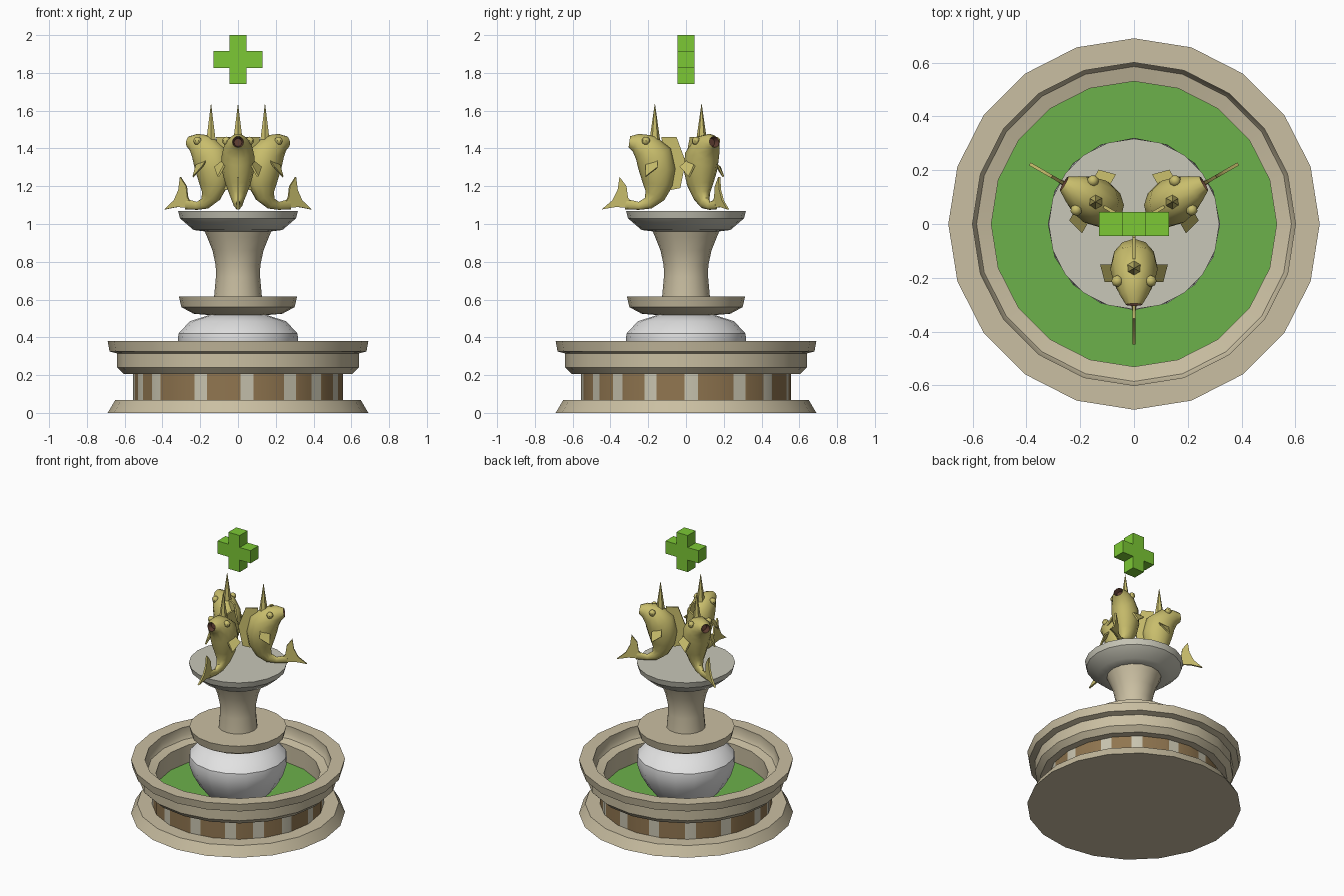
import bpy, bmesh, math
from mathutils import Vector, Matrix

if "Cube" in bpy.data.objects:
    bpy.data.objects.remove(bpy.data.objects["Cube"])

SIDES = 20


def material(name, rgb):
    m = bpy.data.materials.new(name)
    m.diffuse_color = (*rgb, 1)
    m.use_nodes = True
    m.node_tree.nodes["Principled BSDF"].inputs["Base Color"].default_value = m.diffuse_color
    return m


stone = material("tan stone", (0.59, 0.52, 0.36))
brown = material("brown panel", (0.28, 0.18, 0.08))
pale = material("pale pillar", (0.58, 0.55, 0.43))
grey = material("grey stone", (0.58, 0.57, 0.48))
white = material("white bowl", (0.76, 0.76, 0.76))
water_mat = material("green water", (0.15, 0.44, 0.07))
gold = material("gold", (0.58, 0.51, 0.15))
mouth_mat = material("dark mouth", (0.11, 0.045, 0.03))
cross_mat = material("bright green", (0.20, 0.58, 0.035))


def finish(bm, name, mats, angle=35):
    bmesh.ops.recalc_face_normals(bm, faces=bm.faces)
    me = bpy.data.meshes.new(name)
    bm.to_mesh(me)
    bm.free()
    for m in mats:
        me.materials.append(m)
    for p in me.polygons:
        p.use_smooth = True
    me.set_sharp_from_angle(angle=math.radians(angle))
    ob = bpy.data.objects.new(name, me)
    bpy.context.collection.objects.link(ob)
    return ob


def bridge(bm, a, b):
    n = len(a)
    return [bm.faces.new((a[i], a[(i + 1) % n], b[(i + 1) % n], b[i])) for i in range(n)]


def lathe(name, profile, mat, sides=SIDES, cap_start=True, cap_end=True):
    bm = bmesh.new()
    rings = []
    for r, z in profile:
        rings.append([bm.verts.new((r * math.cos(2 * math.pi * i / sides),
                                    r * math.sin(2 * math.pi * i / sides), z))
                      for i in range(sides)])
    for a, b in zip(rings, rings[1:]):
        bridge(bm, a, b)
    if cap_start:
        bm.faces.new(rings[0])
    if cap_end:
        bm.faces.new(rings[-1])
    return finish(bm, name, [mat])


def plate(bm, pts, offset):
    """Flat polygon thickened evenly along an offset vector."""
    o = Vector(offset) / 2
    a = [bm.verts.new(Vector(p) - o) for p in pts]
    b = [bm.verts.new(Vector(p) + o) for p in pts]
    bm.faces.new(a)
    bm.faces.new(b[::-1])
    bridge(bm, a, b)


# Basin foot and rim
lathe("basin_foot", [(0.69, 0), (0.65, 0.068), (0.54, 0.068)], stone)
lathe("basin_rim", [(0.54, 0.205), (0.605, 0.205), (0.64, 0.24), (0.64, 0.315),
                    (0.68, 0.325), (0.69, 0.38), (0.60, 0.38), (0.60, 0.325),
                    (0.585, 0.30), (0.53, 0.285), (0.53, 0.14)],
      stone, cap_start=False, cap_end=False)
lathe("water", [(0.535, 0.15), (0.535, 0.16)], water_mat)

# Drum: twenty flat sides, cut where the pale pillars start and stop
pillars = [-52, -21, 5, 30, 49, 70, 93, 121, 142, 168, 193, 218, 243, 272, 290]
pillars = [(a - 90) % 360 for a in pillars]
cuts = sorted({i * 18.0 for i in range(20)} |
              {(a + s) % 360 for a in pillars for s in (-3.7, 3.7)})
bm = bmesh.new()
low, high = [], []
for a in cuts:
    r = 0.555 * math.cos(math.radians(9)) / math.cos(math.radians(a % 18 - 9))
    x, y = r * math.cos(math.radians(a)), r * math.sin(math.radians(a))
    low.append(bm.verts.new((x, y, 0.06)))
    high.append(bm.verts.new((x, y, 0.21)))
for i, f in enumerate(bridge(bm, low, high)):
    end = cuts[i + 1] if i + 1 < len(cuts) else cuts[0] + 360
    mid = (cuts[i] + end) / 2
    f.material_index = int(any(abs((mid - a + 180) % 360 - 180) < 3.7 for a in pillars))
finish(bm, "basin_drum", [brown, pale])

# Central pedestal
lathe("white_bowl", [(0.20, 0.15), (0.25, 0.21), (0.295, 0.29), (0.32, 0.37), (0.315, 0.42),
                     (0.255, 0.485), (0.13, 0.525)], white, 16)
lathe("lower_dish", [(0.12, 0.515), (0.235, 0.525), (0.30, 0.56), (0.313, 0.617)], stone)
lathe("column", [(0.127, 0.61), (0.117, 0.72), (0.118, 0.78), (0.135, 0.86), (0.163, 0.93),
                 (0.18, 0.97)], stone, 16)
lathe("upper_dish", [(0.17, 0.96), (0.235, 0.968), (0.307, 1.03), (0.317, 1.07)], grey)

# Fish: path points (outward distance, height, half depth, half width)
SPINE = [(0.300, 1.435, 0.030, 0.030), (0.265, 1.430, 0.050, 0.052),
         (0.215, 1.405, 0.080, 0.076), (0.168, 1.355, 0.100, 0.088),
         (0.150, 1.280, 0.096, 0.085), (0.150, 1.210, 0.080, 0.066),
         (0.165, 1.150, 0.055, 0.043), (0.200, 1.110, 0.033, 0.026),
         (0.250, 1.096, 0.021, 0.016), (0.320, 1.105, 0.028, 0.007)]


def fish(name, turn):
    bm = bmesh.new()
    rings = []
    for i, (r, z, h, w) in enumerate(SPINE):
        p, q = SPINE[max(i - 1, 0)], SPINE[min(i + 1, len(SPINE) - 1)]
        t = Vector((q[0] - p[0], q[1] - p[1])).normalized()
        ring = []
        for k in range(12):
            a = 2 * math.pi * k / 12
            d = h * math.cos(a)
            ring.append(bm.verts.new((w * math.sin(a), -(r + t.y * d), z - t.x * d)))
        rings.append(ring)
    for a, b in zip(rings, rings[1:]):
        bridge(bm, a, b)
    bm.faces.new(rings[-1])
    # Hollow mouth
    inner = [bm.verts.new(Vector((0, -0.268, 1.432)) +
                          (v.co - Vector((0, -0.300, 1.435))) * 0.7) for v in rings[0]]
    for f in bridge(bm, rings[0], inner) + [bm.faces.new(inner)]:
        f.material_index = 1
    # Tail fin and back fin
    tail = [(0.30, 1.085), (0.37, 1.09), (0.447, 1.077), (0.39, 1.125), (0.362, 1.18),
            (0.352, 1.25), (0.315, 1.20), (0.307, 1.14), (0.285, 1.11)]
    back = [(0.13, 1.46), (0.05, 1.46), (0.002, 1.33), (0.03, 1.19), (0.08, 1.18), (0.11, 1.32)]
    for outline in (tail, back):
        plate(bm, [(0, -r, z) for r, z in outline], (0.012, 0, 0))
    # Side fins and eyes
    for s in (-1, 1):
        plate(bm, [(s * 0.072, -0.15, 1.34), (s * 0.072, -0.215, 1.31),
                   (s * 0.105, -0.215, 1.25), (s * 0.122, -0.15, 1.30)], (s * 0.008, 0, 0.006))
        bmesh.ops.create_uvsphere(bm, u_segments=8, v_segments=6, radius=0.022,
                                  matrix=Matrix.Translation((s * 0.062, -0.212, 1.44)))
    # Head spike
    bmesh.ops.create_cone(bm, cap_ends=True, segments=6, radius1=0.028, radius2=0.001,
                          depth=0.19, matrix=Matrix.Translation((0, -0.165, 1.54)))
    ob = finish(bm, name, [gold, mouth_mat], 40)
    ob.rotation_euler.z = turn


for n in range(3):
    fish(f"fish_{n + 1}", n * 2 * math.pi / 3)

# Floating cross
bm = bmesh.new()
a, b = 0.045, 0.13
quarter = [(a, a), (a, b), (-a, b)]
outline = []
for k in range(4):
    for x, z in quarter:
        for _ in range(k):
            x, z = -z, x
        outline.append((x, 0, 1.87 + z))
plate(bm, outline, (0, 0.09, 0))
finish(bm, "floating_cross", [cross_mat])
